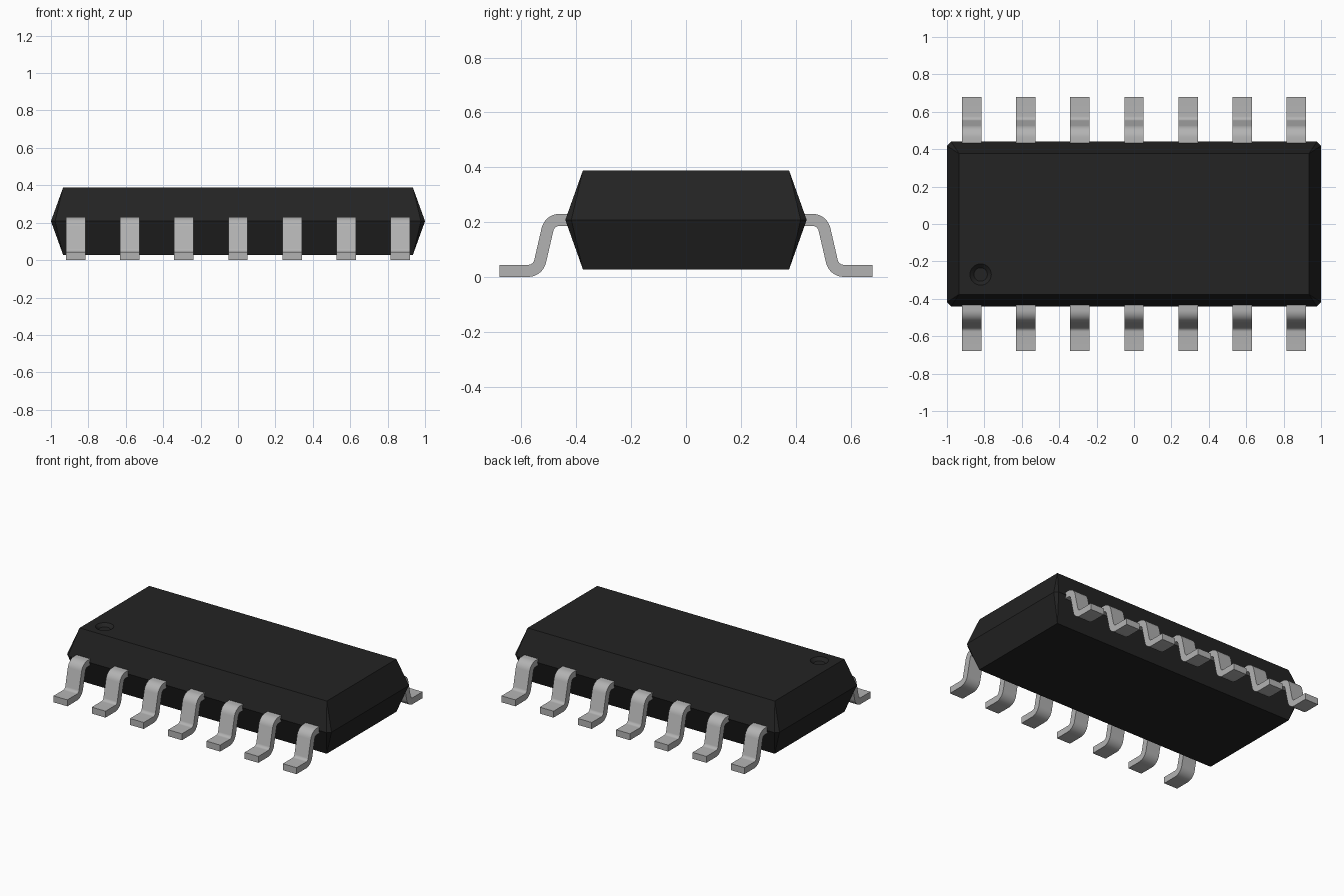
import bpy, bmesh, math
from mathutils import Vector

cube = bpy.data.objects.get("Cube")
if cube:
    bpy.data.objects.remove(cube, do_unlink=True)


def material(name, rgb, rough):
    m = bpy.data.materials.new(name)
    m.use_nodes = True
    m.diffuse_color = (*rgb, 1)
    b = m.node_tree.nodes["Principled BSDF"]
    b.inputs["Base Color"].default_value = (*rgb, 1)
    b.inputs["Roughness"].default_value = rough
    return m


def add_object(name, bm, mat):
    bmesh.ops.recalc_face_normals(bm, faces=bm.faces)
    me = bpy.data.meshes.new(name)
    bm.to_mesh(me)
    bm.free()
    me.materials.append(mat)
    ob = bpy.data.objects.new(name, me)
    bpy.context.collection.objects.link(ob)
    return ob


black = material("black plastic", (0.017, 0.017, 0.017), 0.6)
metal = material("grey metal", (0.45, 0.45, 0.45), 0.4)

# Body: two tapered halves meeting at a waist with clipped corners
BOTTOM, WAIST, TOP = 0.028, 0.208, 0.388
CLIP = 0.022
CORNERS = [(1, 1), (-1, 1), (-1, -1), (1, -1)]
bm = bmesh.new()
caps = [[bm.verts.new((sx * 0.935, sy * 0.376, z)) for sx, sy in CORNERS]
        for z in (BOTTOM, TOP)]
waist = []
for sx, sy in CORNERS:
    pair = [bm.verts.new((sx, sy * (0.44 - CLIP), WAIST)),
            bm.verts.new((sx * (1 - CLIP), sy * 0.44, WAIST))]
    waist.append(pair if sx * sy > 0 else pair[::-1])
for cap in caps:
    bm.faces.new(cap)
    for i in range(4):
        j = (i + 1) % 4
        bm.faces.new((cap[i], waist[i][0], waist[i][1]))
        bm.faces.new((cap[i], waist[i][1], waist[j][0], cap[j]))
body = add_object("body", bm, black)

# Round pin-one dimple with a sloped rim, cut into the top
bm = bmesh.new()
bmesh.ops.create_cone(bm, cap_ends=True, segments=32, radius1=0.036,
                      radius2=0.078, depth=0.04)
cutter = add_object("dimple_cutter", bm, black)
cutter.location = (-0.82, -0.27, TOP)
cutter.hide_render = True
mod = body.modifiers.new("dimple", 'BOOLEAN')
mod.operation = 'DIFFERENCE'
mod.solver = 'EXACT'
mod.object = cutter
bpy.context.view_layer.objects.active = body
bpy.ops.object.modifier_apply(modifier=mod.name)
bpy.data.objects.remove(cutter, do_unlink=True)


# Lead: gull-wing strip swept along a filleted centre line
def fillet(a, b, c, radius, steps=8):
    """Points of an arc rounding the corner b, each with its tangent."""
    u, v = (b - a).normalized(), (c - b).normalized()
    turn = u.angle_signed(v)
    start = b - u * radius * math.tan(abs(turn) / 2)
    side = 1 if u.x * v.y - u.y * v.x > 0 else -1
    n = Vector((-u.y, u.x)) * side
    centre = start + n * radius
    out = []
    for k in range(steps + 1):
        t = abs(turn) * k / steps
        out.append((centre - n * radius * math.cos(t) + u * radius * math.sin(t),
                    u * math.cos(t) + n * math.sin(t)))
    return out


THICK, WIDTH = 0.044, 0.104
path = [Vector(p) for p in ((0.41, 0.208), (0.497, 0.208), (0.54, 0.022), (0.68, 0.022))]
flat = Vector((1, 0))
line = ([(path[0], flat)] + fillet(*path[:3], 0.045)
        + fillet(*path[1:], 0.045) + [(path[3], flat)])

bm = bmesh.new()
rings = []
for p, t in line:
    off = Vector((-t.y, t.x)) * THICK / 2
    rings.append([bm.verts.new((x * WIDTH / 2, -q.x, q.y))
                  for x, q in ((-1, p + off), (1, p + off), (1, p - off), (-1, p - off))])
for a, b in zip(rings, rings[1:]):
    for i in range(4):
        j = (i + 1) % 4
        bm.faces.new((a[i], a[j], b[j], b[i]))
bm.faces.new(rings[0])
bm.faces.new(rings[-1])
lead = add_object("front_lead_1", bm, metal)
bpy.ops.object.select_all(action='DESELECT')
lead.select_set(True)
bpy.context.view_layer.objects.active = lead
bpy.ops.object.shade_smooth_by_angle(angle=math.radians(35))

# Seven leads on each long side
PITCH, COUNT = 0.289, 7
for row, turn in (("front", 0), ("back", math.pi)):
    for i in range(COUNT):
        ob = lead
        if row == "back" or i > 0:
            ob = bpy.data.objects.new(f"{row}_lead_{i + 1}", lead.data)
            bpy.context.collection.objects.link(ob)
        ob.location.x = (i - (COUNT - 1) / 2) * PITCH
        ob.rotation_euler.z = turn
